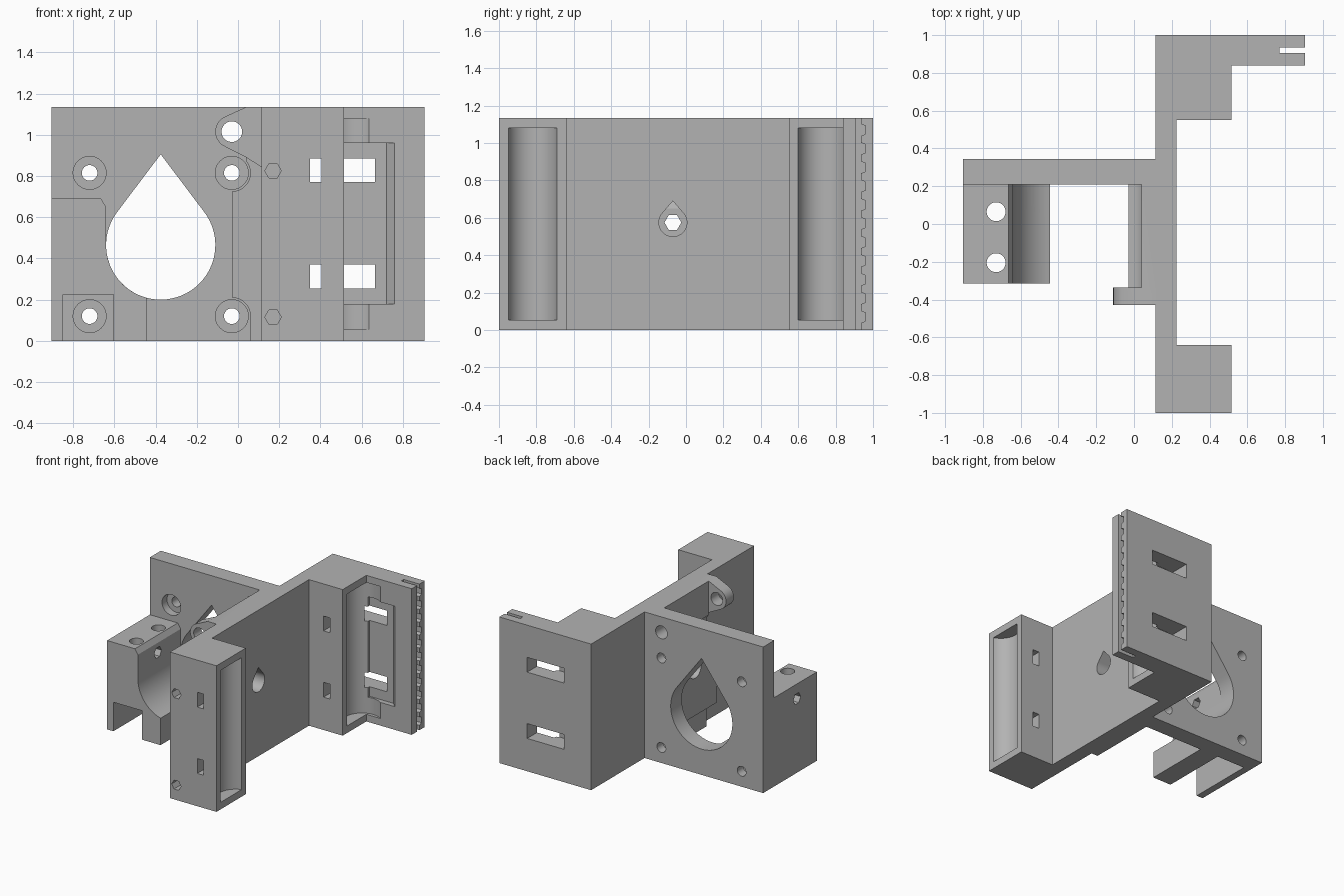
import bpy, bmesh
from math import cos, sin, acos, pi, radians

if "Cube" in bpy.data.objects:
    bpy.data.objects.remove(bpy.data.objects["Cube"])

H = 1.135                       # overall height
grey = bpy.data.materials.new("plain grey")
grey.use_nodes = True
COLOUR = (0.45, 0.45, 0.45, 1)
grey.diffuse_color = COLOUR
for node in grey.node_tree.nodes:
    if node.type == 'BSDF_PRINCIPLED':
        node.inputs["Base Color"].default_value = COLOUR


def prism(name, pts, axis, lo, hi):
    """Extrude a 2D outline along an axis; the outline uses the other two axes in order."""
    place = {'X': lambda p, v: (v, p[0], p[1]),
             'Y': lambda p, v: (p[0], v, p[1]),
             'Z': lambda p, v: (p[0], p[1], v)}[axis]
    bm = bmesh.new()
    a = [bm.verts.new(place(p, lo)) for p in pts]
    b = [bm.verts.new(place(p, hi)) for p in pts]
    bm.faces.new(a)
    bm.faces.new(b[::-1])
    for i in range(len(pts)):
        j = (i + 1) % len(pts)
        bm.faces.new((a[i], b[i], b[j], a[j]))
    bmesh.ops.recalc_face_normals(bm, faces=bm.faces)
    mesh = bpy.data.meshes.new(name)
    bm.to_mesh(mesh)
    bm.free()
    mesh.materials.append(grey)
    obj = bpy.data.objects.new(name, mesh)
    bpy.context.collection.objects.link(obj)
    return obj


def rect(u0, u1, v0, v1):
    return [(u0, v0), (u1, v0), (u1, v1), (u0, v1)]


def arc(u, v, r, start, end, n=40):
    step = (end - start) / n
    return [(u + r * cos(start + step * i), v + r * sin(start + step * i)) for i in range(n + 1)]


def circle(u, v, r, n=40):
    return arc(u, v, r, 0, 2 * pi, n)[:-1]


def teardrop(u, v, r, top):
    a = acos(r / (top - v))
    return arc(u, v, r, pi / 2 + a, 2.5 * pi - a, 44) + [(u, top)]


def combine(target, other, operation):
    mod = target.modifiers.new(operation.title(), 'BOOLEAN')
    mod.operation = operation
    mod.solver = 'EXACT'
    mod.object = other
    bpy.context.view_layer.objects.active = target
    bpy.ops.object.modifier_apply(modifier=mod.name)
    bpy.data.objects.remove(other)


# Side wall, two rod blocks, slotted belt plate and motor plate in one plan outline
body = prism("bracket_body", [
    (.115, -1), (.515, -1), (.515, -.64), (.225, -.64), (.225, .55), (.515, .55),
    (.515, .84), (.905, .84), (.905, .905), (.77, .905), (.77, .935), (.905, .935),
    (.905, 1), (.115, 1), (.115, .345), (-.905, .345), (-.905, .21), (.115, .21)],
    'Z', 0, H)

# Clamp block with a notch below and a concave side following the motor opening
BORE = (-.375, .465, .265)
clamp = prism("clamp_block",
              [(-.905, 0), (-.85, 0), (-.85, .225), (-.605, .225), (-.605, 0), (-.445, 0)]
              + arc(*BORE, radians(254.7), pi, 16)
              + [(-.64, .65), (-.665, .69), (-.905, .69)], 'Y', -.315, .25)
combine(body, clamp, 'UNION')

# Stepped pad thickening the wall beside the motor
pad = prism("wall_pad", [(.15, 0), (.06, 0), (.06, .12), (-.03, .12), (-.03, .815),
                         (.04, .815), (.04, H), (.15, H)], 'Y', -.335, .25)
combine(body, pad, 'UNION')

# Rounded lug for the upper screw
lug = prism("screw_lug", [(.15, H), (.04, H)]
            + arc(-.03, 1.015, .08, radians(113), radians(238), 16)
            + [(.04, .89), (.15, .82)], 'Y', -.43, -.335)
combine(body, lug, 'UNION')

cuts = []


def cut(*args):
    cuts.append(prism("cutter", *args))


# Motor opening and its four screws with counterbores
cut(teardrop(*BORE, .905), 'Y', .205, .4)
for z in (.12, .815):
    cut(circle(-.03, z, .09), 'Y', -.5, .21)
    for x in (-.72, -.03):
        cut(circle(x, z, .08), 'Y', .15, .27)
        cut(circle(x, z, .038, 24), 'Y', .1, .4)
cut(circle(-.03, 1.015, .05), 'Y', -.5, .4)

# Clamp screw holes, cross bolt and access hole through the wall
for y in (-.205, .065):
    cut(circle(-.73, y, .05), 'Z', .1, .8)
cut(circle(-.07, .575, .045, 6), 'X', -1, -.4)
cut(teardrop(-.07, .575, .075, .69), 'X', -.1, .3)

# Rod grooves and the shallow recess in the belt plate
for y in (-.82, .73):
    cut(circle(.555, y, .136, 64), 'Z', .055, 1.08)
cut([(.515, .82), (.76, .82), (.76, .84), (.72, .88), (.515, .88)], 'Z', .18, .96)

# Tie slots and hexagonal nut pockets
for z0, z1 in ((.255, .37), (.77, .885)):
    cut(rect(.35, .405, z0, z1), 'Y', -1.1, 1.1)
    cut(rect(.35, .665, z0, z1), 'Y', .85, 1.1)
for z in (.115, .825):
    cut(circle(.17, z, .04, 6), 'Y', -1.1, -.75)

# Belt teeth along the slot
for i in range(11):
    z = .07 + i * .1
    cut([(.92, z - .032), (.935, z - .032), (.96, z - .022),
         (.96, z + .022), (.935, z + .032), (.92, z + .032)], 'X', .77, 1)

for cutter in cuts:
    combine(body, cutter, 'DIFFERENCE')

bpy.ops.object.select_all(action='DESELECT')
body.select_set(True)
bpy.context.view_layer.objects.active = body
bpy.ops.object.shade_smooth_by_angle(angle=radians(25))
